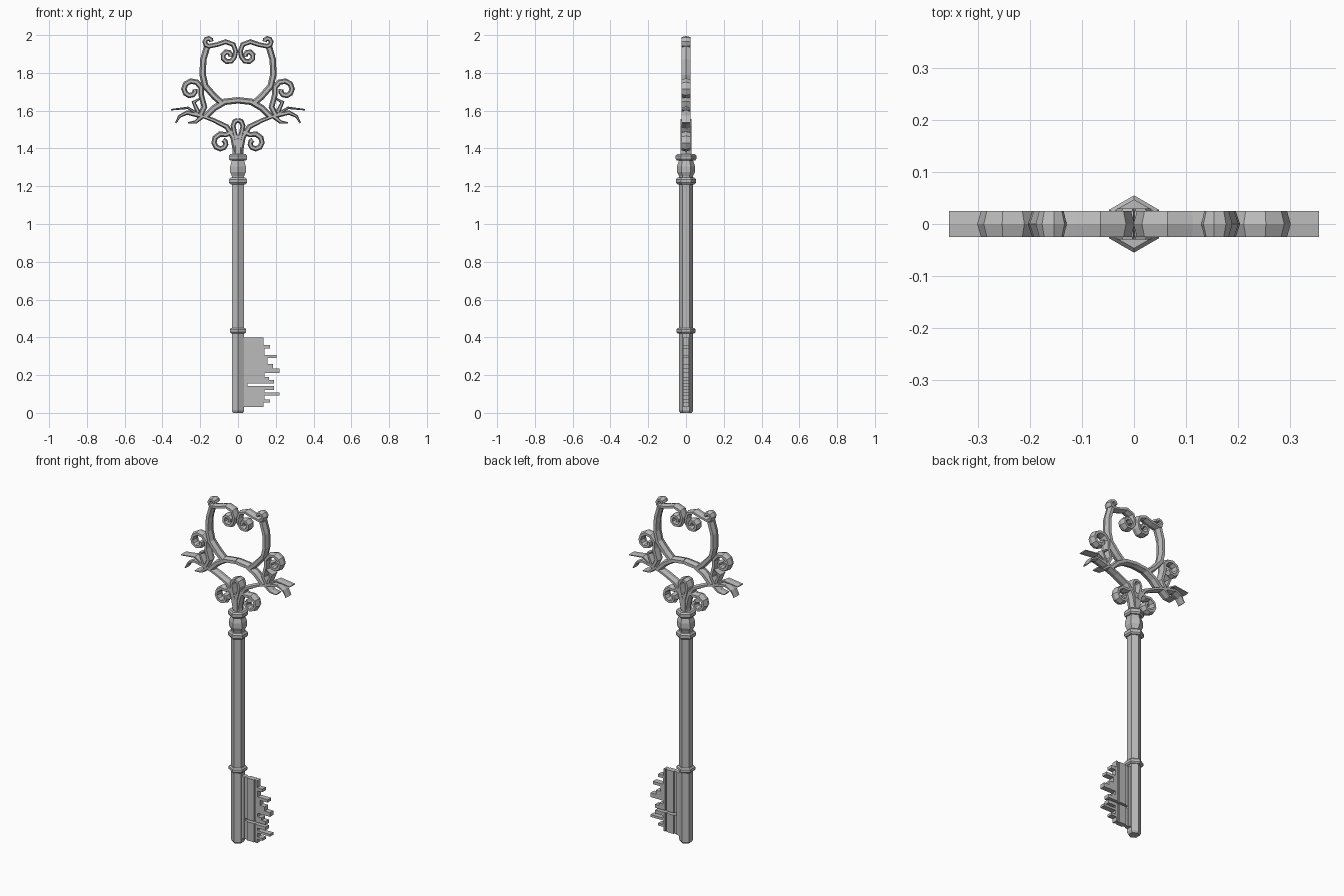
import bpy, bmesh
from math import sin, cos, pi, radians
from mathutils import Vector

cube = bpy.data.objects.get("Cube")
if cube:
    bpy.data.objects.remove(cube, do_unlink=True)

metal = bpy.data.materials.new("grey_metal")
metal.use_nodes = True
grey = (0.5, 0.5, 0.5, 1)
metal.diffuse_color = grey
metal.node_tree.nodes["Principled BSDF"].inputs["Base Color"].default_value = grey


def finish(name, bm):
    bmesh.ops.recalc_face_normals(bm, faces=bm.faces)
    mesh = bpy.data.meshes.new(name)
    bm.to_mesh(mesh)
    bm.free()
    mesh.materials.append(metal)
    obj = bpy.data.objects.new(name, mesh)
    bpy.context.collection.objects.link(obj)
    return obj


def bridge(bm, rings):
    """Skin a list of equal vertex rings and cap both ends."""
    for low, high in zip(rings, rings[1:]):
        count = len(low)
        for i in range(count):
            j = (i + 1) % count
            bm.faces.new((low[i], low[j], high[j], high[i]))
    bm.faces.new(rings[0])
    bm.faces.new(rings[-1])


def turned(name, profile, sides=6):
    """Six-sided turned part from (radius, height) pairs, corners on the y axis."""
    bm = bmesh.new()
    rings = []
    for radius, z in profile:
        angles = [pi / 2 + 2 * pi * i / sides for i in range(sides)]
        rings.append([bm.verts.new((radius * cos(a), radius * sin(a), z)) for a in angles])
    bridge(bm, rings)
    return finish(name, bm)


def spiral(x, z, start_radius, end_radius, start, end, steps):
    points = []
    for i in range(steps + 1):
        t = i / steps
        a = radians(start + (end - start) * t)
        r = start_radius + (end_radius - start_radius) * t
        points.append((x + r * cos(a), z + r * sin(a)))
    return points


def strand(name, path, start=0.017, end=0.017, depth=0.025, mirror=True):
    """Bar with bevelled sides swept along an x-z path, mirrored left to right."""
    sides = (1, -1) if mirror else (1,)
    for side in sides:
        points = [Vector((x * side, 0, z)) for x, z in path]
        last = len(points) - 1
        bm = bmesh.new()
        rings = []
        for i, point in enumerate(points):
            before = (point - points[max(i - 1, 0)]).normalized()
            after = (points[min(i + 1, last)] - point).normalized()
            along = (before + after).normalized()
            across = Vector((along.z, 0, -along.x))
            width = start + (end - start) * i / last
            # Widen at corners so the bar keeps its thickness
            if 0 < i < last:
                width /= max(along.dot(after), 0.7)
            front = Vector((0, depth, 0))
            inner = across * width * 0.5
            outer = across * width
            section = (outer, inner + front, front - inner, -outer, -inner - front, inner - front)
            rings.append([bm.verts.new(point + offset) for offset in section])
        bridge(bm, rings)
        prefix = "" if not mirror else ("left_" if side > 0 else "right_")
        finish(prefix + name, bm)


# Shaft, rings and collar
turned("shaft", [(0.03, 0), (0.038, 0.012), (0.038, 1.23)])


def ring(name, radius, low, high):
    edge = (high - low) / 4
    turned(name, [(radius * 0.85, low), (radius, low + edge),
                  (radius, high - edge), (radius * 0.85, high)])


ring("lower_ring", 0.05, 0.42, 0.45)
ring("middle_ring", 0.054, 1.21, 1.245)
ring("upper_ring", 0.055, 1.335, 1.37)
turned("collar", [(0.036, 1.24), (0.038, 1.255), (0.048, 1.275),
                  (0.048, 1.305), (0.038, 1.335), (0.036, 1.345)])

# Stem and teardrop eye at the base of the bow
strand("stem", [(0, 1.36), (0, 1.47)], 0.03, 0.022, 0.028, mirror=False)
strand("eye", [(0.008, 1.44), (0.02, 1.49), (0.026, 1.52), (0.017, 1.543), (0, 1.55)],
       0.013, 0.013, 0.03)

# Heart-shaped bow
strand("heart_side", [(0.165, 1.935), (0.184, 1.87), (0.187, 1.79),
                      (0.173, 1.73), (0.125, 1.675), (0.08, 1.635)])
strand("heart_top", spiral(0.155, 1.965, 0.014, 0.024, 540, 270, 6)
       + [(0.11, 1.95), (0.065, 1.965), (0.025, 1.95), (0.012, 1.915)]
       + spiral(0.054, 1.89, 0.036, 0.015, 190, 560, 8), 0.012, 0.013)
strand("arch", [(0, 1.655), (0.07, 1.647), (0.125, 1.615), (0.175, 1.565)])

# Side arms, curls and leaves
strand("arm", [(0.008, 1.38), (0.025, 1.46), (0.06, 1.515), (0.13, 1.55),
               (0.2, 1.575), (0.265, 1.615), (0.355, 1.605)], 0.018, 0.004)
strand("side_curl", [(0.2, 1.575), (0.178, 1.62)]
       + spiral(0.248, 1.71, 0.058, 0.02, 205, -190, 10), 0.015, 0.013)
strand("lower_curl", [(0.028, 1.49)]
       + spiral(0.088, 1.43, 0.05, 0.018, 120, -240, 9), 0.014, 0.013)
strand("outer_leaf", [(0.2, 1.575), (0.27, 1.59), (0.31, 1.57), (0.33, 1.535)], 0.015, 0.004)
strand("lower_leaf", [(0.19, 1.57), (0.225, 1.54), (0.265, 1.535)], 0.014, 0.004)
strand("inner_leaf", [(0.21, 1.59), (0.235, 1.645), (0.2, 1.665)], 0.013, 0.004)


# Bit: stepped teeth given as (top height, reach), listed downwards
def teeth(name, rows, bottom, inner, limit, half):
    outline = [(inner, rows[0][0])]
    bottoms = [row[0] for row in rows[1:]] + [bottom]
    for (top, reach), low in zip(rows, bottoms):
        x = min(reach, limit)
        if outline[-1][0] != x or len(outline) == 1:
            outline.append((x, top))
        else:
            outline.pop()
        outline.append((x, low))
    outline.append((inner, bottom))
    bm = bmesh.new()
    bridge(bm, [[bm.verts.new((x, y, z)) for x, z in outline] for y in (-half, half)])
    finish(name, bm)


upper_rows = [(0.4, 0.135), (0.36, 0.17), (0.342, 0.14), (0.307, 0.205), (0.29, 0.155),
              (0.26, 0.185), (0.235, 0.22), (0.21, 0.14), (0.19, 0.165), (0.175, 0.19)]
lower_rows = [(0.142, 0.19), (0.122, 0.14), (0.107, 0.22), (0.093, 0.14),
              (0.07, 0.17), (0.055, 0.135)]
for label, rows, bottom in (("upper", upper_rows, 0.155), ("lower", lower_rows, 0.032)):
    teeth(label + "_bit_core", rows, bottom, 0.03, 1, 0.009)
    teeth(label + "_bit_band", rows, bottom, 0.07, 0.115, 0.016)
    teeth(label + "_bit_teeth", rows, bottom, 0.125, 1, 0.016)
teeth("bit_root", [(0.4, 0.05)], 0.032, 0.02, 1, 0.016)
